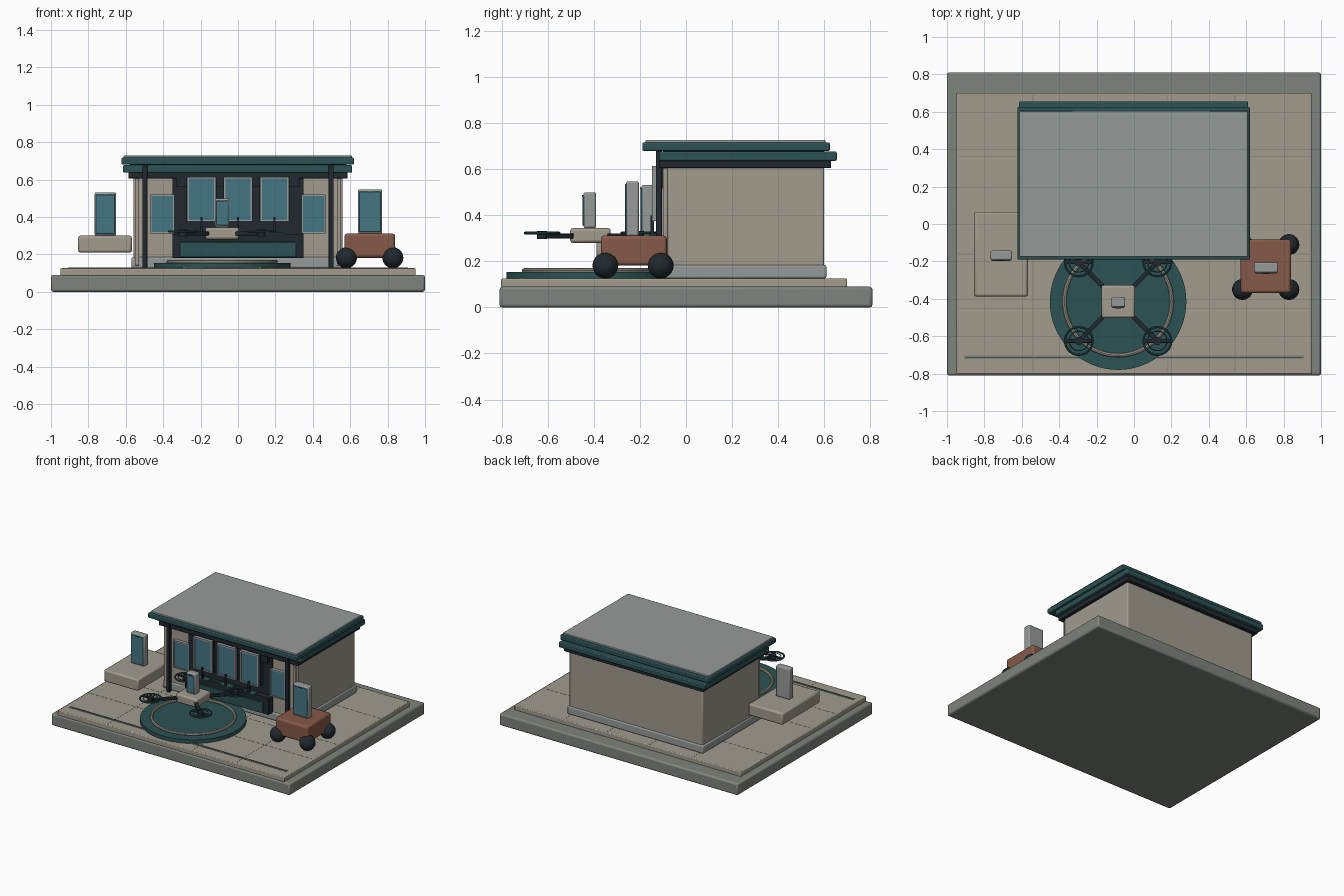
import bpy
from math import pi, atan2, hypot

if "Cube" in bpy.data.objects:
    bpy.data.objects.remove(bpy.data.objects["Cube"])


def mat(name, rgb):
    m = bpy.data.materials.new(name)
    m.diffuse_color = (*rgb, 1)
    m.use_nodes = True
    m.node_tree.nodes["Principled BSDF"].inputs["Base Color"].default_value = m.diffuse_color
    return m


STONE = mat("stone", (.21, .23, .20))
SAND = mat("sand", (.36, .33, .27))
TEAL = mat("teal", (.025, .085, .09))
DARK = mat("dark", (.015, .022, .028))
GLASS = mat("glass", (.06, .18, .23))
RUST = mat("rust", (.24, .10, .065))
PALE = mat("pale_grey", (.30, .33, .32))


def finish(o, name, m, smooth=False):
    o.name = name
    o.data.materials.append(m)
    if smooth:
        bpy.ops.object.shade_smooth_by_angle(angle=0.6)
    return o


def box(name, x, y, z, m, bevel=0.0, rot=0.0):
    """Box from (min, max) ranges on each axis."""
    bpy.ops.mesh.primitive_cube_add(
        size=1, location=[sum(r) / 2 for r in (x, y, z)], rotation=(0, 0, rot))
    o = bpy.context.object
    o.scale = [r[1] - r[0] for r in (x, y, z)]
    bpy.ops.object.transform_apply(location=False, rotation=False, scale=True)
    if bevel:
        b = o.modifiers.new("bevel", 'BEVEL')
        b.width, b.segments = bevel, 2
    return finish(o, name, m, bool(bevel))


def cyl(name, c, r, h, m, n=32):
    bpy.ops.mesh.primitive_cylinder_add(vertices=n, radius=r, depth=h, location=c)
    return finish(bpy.context.object, name, m, True)


def ring(name, c, r, t, m, n=48):
    bpy.ops.mesh.primitive_torus_add(location=c, major_radius=r, minor_radius=t,
                                     major_segments=n, minor_segments=8)
    return finish(bpy.context.object, name, m, True)


def kiosk(name, x, y, z):
    """Upright slab with a glass screen on its front."""
    box(name + "_body", x, y, z, PALE, .008)
    box(name + "_screen", (x[0] + .006, x[1] - .006), (y[0] - .004, y[0] + .004),
        (z[0] + .01, z[1] - .012), GLASS, .003)
    cx = (x[0] + x[1]) / 2
    box(name + "_sensor", (cx - .015, cx + .015), (y[0] - .006, y[0]),
        (z[1] - .018, z[1] - .012), DARK)


def window(name, x, y, z, t=.008):
    """Glass pane with a four-sided frame; y is (front, back)."""
    box(name + "_glass", x, (y[0] + .006, y[1]), z, GLASS)
    for i, s in enumerate(x):
        box(f"{name}_jamb_{i}", (s - t / 2, s + t / 2), y, (z[0] - t / 2, z[1] + t / 2), PALE)
    for i, s in enumerate(z):
        box(f"{name}_rail_{i}", (x[0] - t / 2, x[1] + t / 2), y, (s - t / 2, s + t / 2), PALE)


# Ground slab and paving
box("ground_slab", (-1, 1), (-.81, .81), (0, .09), STONE, .012)
box("paving", (-.95, .95), (-.803, .70), (.085, .126), SAND, .006)
for i, x in enumerate((-.54, -.18, .18, .54)):
    box(f"paving_joint_x_{i}", (x - .002, x + .002), (-.79, .69), (.12, .1268), STONE)
for i, y in enumerate((-.45, -.16, .36)):
    box(f"paving_joint_y_{i}", (-.94, .94), (y - .002, y + .002), (.12, .1268), STONE)
box("drain_channel", (-.91, .91), (-.722, -.703), (.12, .130), STONE)
box("drain_slot", (-.90, .90), (-.715, -.710), (.125, .131), DARK)

# Building shell
box("plinth", (-.57, .57), (-.09, .61), (.126, .185), PALE, .008)
box("walls", (-.56, .56), (-.08, .60), (.15, .62), SAND, .008)
box("eaves_trim", (-.585, .585), (-.115, .63), (.605, .64), DARK, .004)
box("lower_fascia", (-.615, .61), (-.118, .655), (.637, .677), TEAL, .006)
box("roof_gap", (-.58, .58), (-.10, .60), (.67, .69), DARK)
box("upper_fascia", (-.623, .62), (-.19, .625), (.68, .717), TEAL, .006)
box("roof_panel", (-.612, .61), (-.175, .605), (.71, .728), PALE, .004)

# Posts, pilasters and side windows
for s, side in ((-1, "left"), (1, "right")):
    x = s * .498
    box(f"{side}_canopy_post", (x - .013, x + .013), (-.13, -.104), (.126, .68), DARK, .003)
    x = s * .54
    box(f"{side}_pilaster", (x - .012, x + .012), (-.10, -.08), (.14, .605), SAND, .004)
    x = s * .405
    window(f"{side}_window", (x - .062, x + .062), (-.105, -.078), (.315, .515))

# Service front: dark back panel, counter and three screens
box("service_panel", (-.35, .35), (-.095, -.07), (.18, .62), DARK)
box("counter", (-.35, .35), (-.135, -.08), (.18, .31), DARK, .004)
box("counter_front", (-.31, .31), (-.145, -.13), (.185, .265), TEAL, .004)
box("screen_hanger", (-.33, .33), (-.12, -.09), (.56, .61), DARK)
for i, x in enumerate((-.195, 0, .195)):
    box(f"display_back_{i}", (x - .08, x + .08), (-.13, -.09), (.375, .615), DARK)
    window(f"display_{i}", (x - .073, x + .073), (-.147, -.128), (.38, .61), .01)
    box(f"display_stem_{i}", (x - .006, x + .006), (-.155, -.14), (.31, .40), DARK)
    box(f"display_foot_{i}", (x - .05, x + .05), (-.16, -.11), (.308, .318), TEAL)

# Landing pad
PX, PY = -.085, -.415
cyl("landing_pad", (PX, PY, .140), .365, .028, TEAL, 64)
ring("landing_ring", (PX, PY, .160), .287, .011, SAND, 64)

# Drone
box("drone_body", (PX - .09, PX + .09), (PY - .088, PY + .088), (.28, .345), SAND, .012)
kiosk("drone_kiosk", (PX - .038, PX + .038), (PY - .03, PY + .025), (.345, .50))
D = .21
for sx in (-1, 1):
    for sy in (-1, 1):
        tag = ("left" if sx < 0 else "right") + ("_front" if sy < 0 else "_back")
        rx, ry = PX + sx * D, PY + sy * D
        ax, ay = PX + sx * D * .67, PY + sy * D * .67
        half = hypot(D, D) * .35
        box(f"drone_arm_{tag}", (ax - half, ax + half), (ay - .012, ay + .012),
            (.30, .322), DARK, .004, atan2(sy, sx))
        cyl(f"rotor_hub_{tag}", (rx, ry, .315), .022, .036, DARK, 20)
        ring(f"rotor_guard_{tag}", (rx, ry, .323), .074, .006, TEAL)
        ring(f"rotor_inner_ring_{tag}", (rx, ry, .323), .052, .003, TEAL)
        box(f"rotor_blade_{tag}", (rx - .07, rx + .07), (ry - .010, ry + .010),
            (.320, .328), DARK, .002)

# Rover on ball wheels
box("rover_body", (.57, .84), (-.37, -.083), (.182, .312), RUST, .014)
for i, (x, y) in enumerate(((.58, -.35), (.828, -.35), (.58, -.11), (.828, -.11))):
    bpy.ops.mesh.primitive_uv_sphere_add(segments=24, ring_count=14, radius=.056,
                                         location=(x, y, .182))
    finish(bpy.context.object, f"rover_wheel_{i}", DARK, True)
kiosk("rover_kiosk", (.642, .77), (-.26, -.205), (.31, .548))

# Hovering platform with its kiosk
box("hover_platform", (-.855, -.567), (-.388, .065), (.21, .30), SAND, .012)
kiosk("platform_kiosk", (-.767, -.652), (-.193, -.143), (.30, .532))
